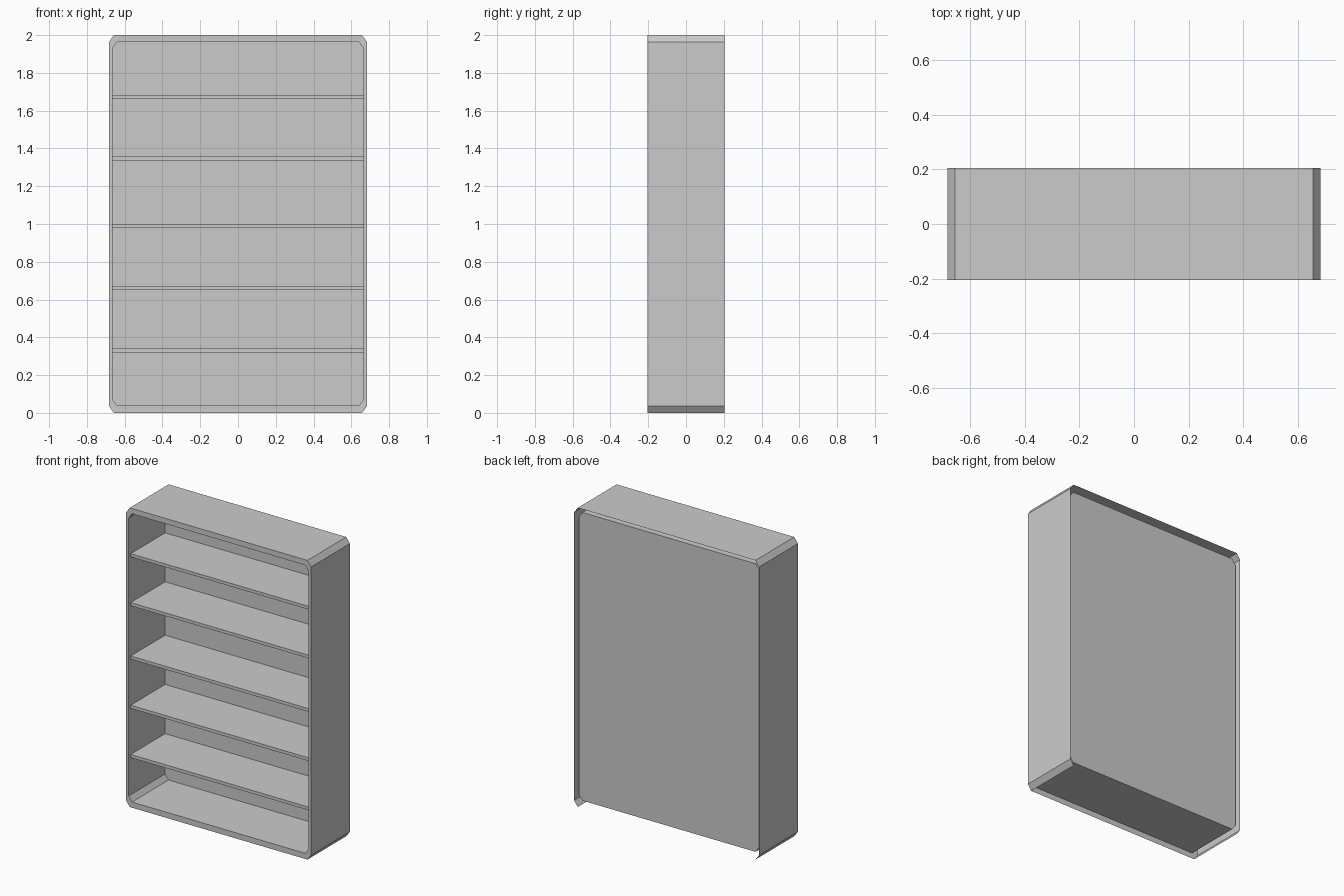
import bpy, bmesh

if "Cube" in bpy.data.objects:
    bpy.data.objects.remove(bpy.data.objects["Cube"], do_unlink=True)

grey = bpy.data.materials.new("plain_grey")
grey.use_nodes = True
grey.diffuse_color = (0.6, 0.6, 0.6, 1)
grey.node_tree.nodes["Principled BSDF"].inputs["Base Color"].default_value = grey.diffuse_color

FRONT, BACK, PANEL = -0.205, 0.205, 0.18
BOTTOM_EDGE = 0


def octagon(half_w, low, high, cut_x, cut_z):
    """Chamfered rectangle in x, z; the first edge is the bottom one."""
    a, b = half_w - cut_x, half_w
    return [(-a, low), (a, low), (b, low + cut_z), (b, high - cut_z),
            (a, high), (-a, high), (-b, high - cut_z), (-b, low + cut_z)]


def make(name, bm):
    mesh = bpy.data.meshes.new(name)
    bm.to_mesh(mesh)
    bm.free()
    mesh.materials.append(grey)
    obj = bpy.data.objects.new(name, mesh)
    bpy.context.collection.objects.link(obj)
    return obj


def loop(bm, profile, y):
    return [bm.verts.new((x, y, z)) for x, z in profile]


def band(name, near, y0, far, y1, skip=(), flip=False):
    """Strip of quads joining two matching loops."""
    bm = bmesh.new()
    a, b = loop(bm, near, y0), loop(bm, far, y1)
    for i in range(len(a)):
        if i in skip:
            continue
        j = (i + 1) % len(a)
        quad = [a[i], a[j], b[j], b[i]]
        bm.faces.new(quad[::-1] if flip else quad)
    return make(name, bm)


outer = octagon(0.684, 0, 2, 0.027, 0.037)
inner = octagon(0.665, 0.038, 1.964, 0.025, 0.034)

# Outer shell, open at the back and underneath
band("outer_shell", outer, FRONT, outer, BACK, skip=(BOTTOM_EDGE,))

# Flat front frame
band("front_frame", outer, FRONT, inner, FRONT)

# Inner lining and back panel
band("inner_lining", inner, FRONT, inner, PANEL, flip=True)
bm = bmesh.new()
bm.faces.new(loop(bm, inner, PANEL))
make("back_panel", bm)

# Shelves, set slightly back from the frame
SHELF_FRONT, SHELF_BACK, THICK = -0.185, PANEL - 0.001, 0.021
for n, top in enumerate((0.342, 0.671, 1.0, 1.357, 1.684), 1):
    bm = bmesh.new()
    bmesh.ops.create_cube(bm, size=1)
    bmesh.ops.scale(bm, verts=bm.verts, vec=(1.328, SHELF_BACK - SHELF_FRONT, THICK))
    bmesh.ops.translate(bm, verts=bm.verts,
                        vec=(0, (SHELF_FRONT + SHELF_BACK) / 2, top - THICK / 2))
    make(f"shelf_{n}", bm)
